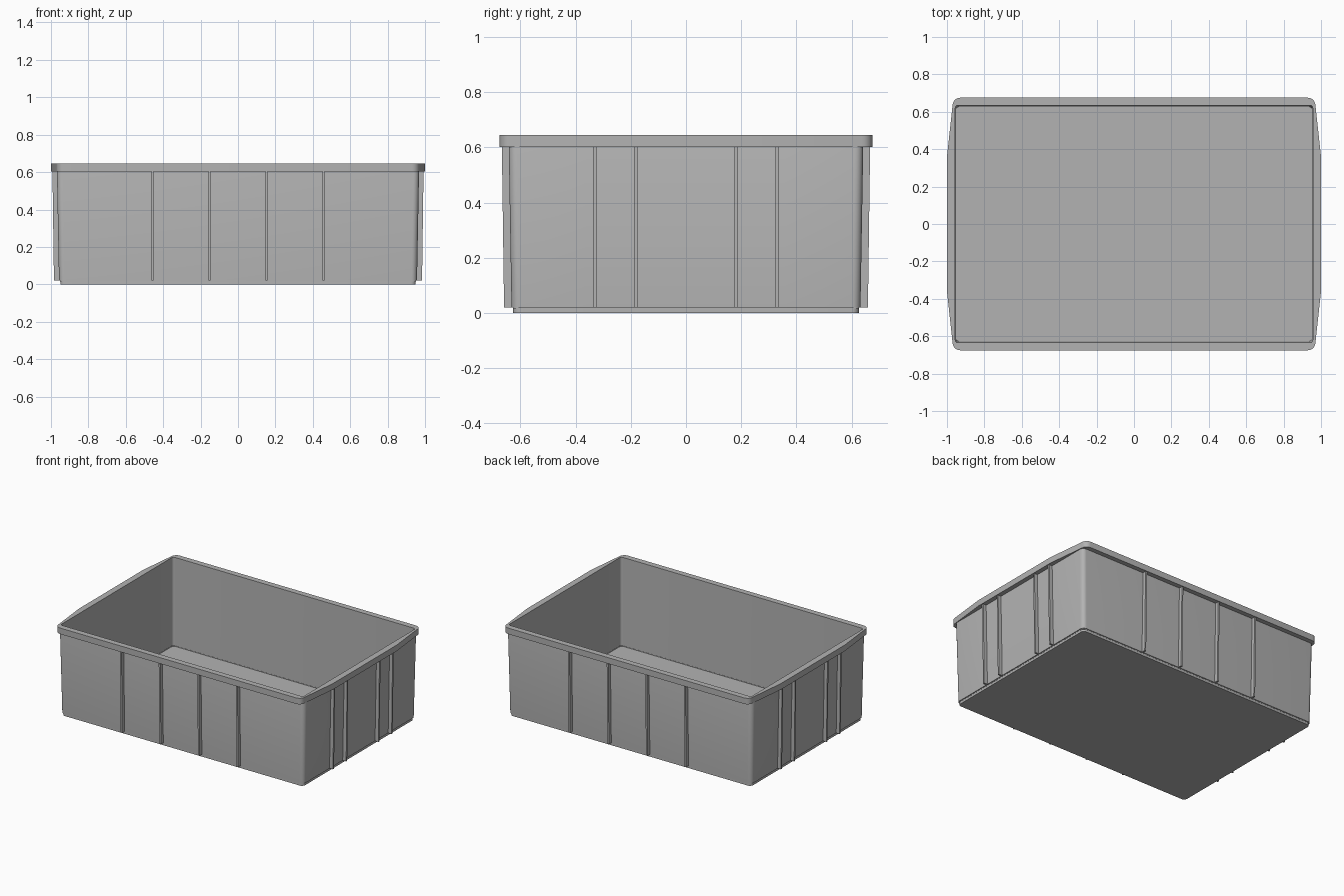
import bpy, bmesh, math

cube = bpy.data.objects.get("Cube")
if cube:
    bpy.data.objects.remove(cube, do_unlink=True)

grey = bpy.data.materials.new("grey_plastic")
grey.use_nodes = True
COLOUR = (0.45, 0.45, 0.45, 1)
grey.diffuse_color = COLOUR
grey.node_tree.nodes["Principled BSDF"].inputs["Base Color"].default_value = COLOUR


def finish(name, bm, smooth=True):
    bmesh.ops.recalc_face_normals(bm, faces=bm.faces)
    mesh = bpy.data.meshes.new(name)
    bm.to_mesh(mesh)
    bm.free()
    mesh.materials.append(grey)
    obj = bpy.data.objects.new(name, mesh)
    bpy.context.collection.objects.link(obj)
    if smooth:
        bpy.ops.object.select_all(action="DESELECT")
        obj.select_set(True)
        bpy.context.view_layer.objects.active = obj
        bpy.ops.object.shade_smooth_by_angle(angle=math.radians(30))


def outline(hx, hy, r, z, bow=0.0, steps=6):
    """Rounded rectangle whose short sides may bow outwards."""
    pts = []
    for i, (sx, sy) in enumerate([(1, 1), (-1, 1), (-1, -1), (1, -1)]):
        arc = []
        for k in range(steps + 1):
            a = math.pi / 2 * (i + k / steps)
            arc.append((sx * (hx - r) + r * math.cos(a),
                        sy * (hy - r) + r * math.sin(a), z))
        side = [(sx * (hx + bow), sy * 0.36, z)]
        pts += side + arc if i % 2 == 0 else arc + side
    return pts


def loft(name, outlines, closed_ring=False):
    bm = bmesh.new()
    rings = [[bm.verts.new(p) for p in o] for o in outlines]
    pairs = list(zip(rings, rings[1:]))
    if closed_ring:
        pairs.append((rings[-1], rings[0]))
    for a, b in pairs:
        n = len(a)
        for i in range(n):
            j = (i + 1) % n
            bm.faces.new((a[i], a[j], b[j], b[i]))
    if not closed_ring:
        bm.faces.new(rings[0])
        bm.faces.new(rings[-1])
    finish(name, bm)


# Tray: stepped foot, tapered outer walls, inner walls and floor
loft("tray_body", [
    outline(0.95, 0.626, 0.025, 0),
    outline(0.95, 0.626, 0.025, 0.02),
    outline(0.957, 0.632, 0.03, 0.02),
    outline(0.968, 0.642, 0.03, 0.602),
    outline(0.956, 0.634, 0.015, 0.644),
    outline(0.951, 0.627, 0.015, 0.02 - 0.004),
])

# Overhanging rim with bowed short sides
loft("rim", [
    outline(0.956, 0.634, 0.015, 0.602),
    outline(0.97, 0.675, 0.04, 0.602, 0.03),
    outline(0.97, 0.675, 0.04, 0.645, 0.03),
    outline(0.956, 0.634, 0.015, 0.645),
], closed_ring=True)


def rib(name, along, side, on_end):
    """Thin tapered rib from the foot step to the underside of the rim."""
    low, high = ((0.953, 0.984), (0.963, 0.992)) if on_end else ((0.629, 0.659), (0.638, 0.667))
    bm = bmesh.new()
    bmesh.ops.create_cube(bm, size=1)
    for v in bm.verts:
        depth = (high if v.co.z > 0 else low)[v.co.x > 0] * side
        across = along + v.co.y * 0.012
        z = 0.603 if v.co.z > 0 else 0.02
        v.co = (depth, across, z) if on_end else (across, depth, z)
    finish(name, bm, smooth=False)


# Ribs on all four walls
for side, long_wall, end_wall in ((-1, "front", "right"), (1, "back", "left")):
    for n, x in enumerate((-0.457, -0.152, 0.152, 0.457), 1):
        rib(f"{long_wall}_rib_{n}", x, side, False)
    for n, y in enumerate((-0.33, -0.182, 0.182, 0.33), 1):
        rib(f"{end_wall}_rib_{n}", y, side, True)
